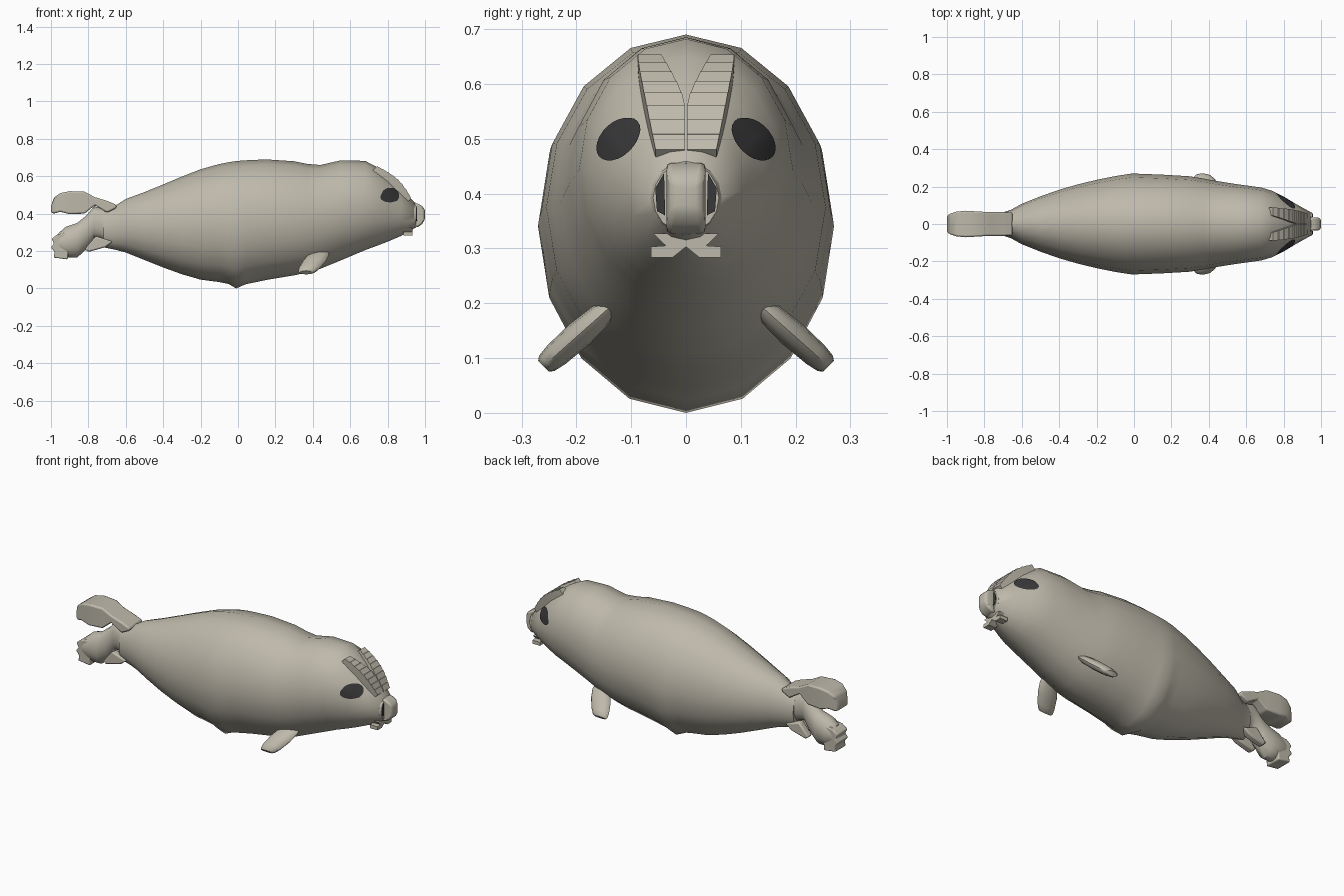
import bpy, bmesh, math
from mathutils import Vector
from mathutils.bvhtree import BVHTree

old = bpy.data.objects.get("Cube")
if old:
    bpy.data.objects.remove(old, do_unlink=True)


def material(name, color):
    mat = bpy.data.materials.new(name)
    mat.use_nodes = True
    mat.diffuse_color = color
    mat.node_tree.nodes["Principled BSDF"].inputs["Base Color"].default_value = color
    return mat


FUR = material("grey beige fur", (0.515, 0.485, 0.405, 1))
DARK = material("charcoal", (0.04, 0.04, 0.042, 1))


def finish(name, bm, mat, bevel=0, angle=40):
    bmesh.ops.recalc_face_normals(bm, faces=bm.faces)
    mesh = bpy.data.meshes.new(name)
    bm.to_mesh(mesh)
    bm.free()
    mesh.materials.append(mat)
    obj = bpy.data.objects.new(name, mesh)
    bpy.context.collection.objects.link(obj)
    if bevel:
        mod = obj.modifiers.new("soft edges", "BEVEL")
        mod.width, mod.segments = bevel, 2
    bpy.ops.object.select_all(action="DESELECT")
    obj.select_set(True)
    bpy.context.view_layer.objects.active = obj
    bpy.ops.object.shade_smooth_by_angle(angle=math.radians(angle))
    return obj


def loft(name, rings, mat=FUR, bevel=0, angle=40):
    """Skin a list of equal-length closed rings and cap both ends."""
    bm = bmesh.new()
    rows = [[bm.verts.new(p) for p in ring] for ring in rings]
    n = len(rows[0])
    for a, b in zip(rows, rows[1:]):
        for i in range(n):
            j = (i + 1) % n
            bm.faces.new((a[i], a[j], b[j], b[i]))
    bm.faces.new(rows[0])
    bm.faces.new(rows[-1])
    return finish(name, bm, mat, bevel, angle)


def ring(center, u, v, n=16):
    c, u, v = Vector(center), Vector(u), Vector(v)
    angles = [math.tau * i / n for i in range(n)]
    return [c + u * math.sin(t) + v * math.cos(t) for t in angles]


def upright(x, low, high, half):
    return ring((x, 0, (low + high) / 2), (0, half, 0), (0, 0, (high - low) / 2))


def box_section(x, low, high, half):
    return [(x, -half, low), (x, half, low), (x, half, high), (x, -half, high)]


# Body: x, underside, back, half width
body_stations = [
    (-.72, .22, .42, .055), (-.66, .208, .44, .075), (-.6, .192, .478, .108),
    (-.5, .152, .515, .148), (-.4, .112, .556, .183), (-.3, .076, .598, .212),
    (-.2, .047, .637, .236), (-.1, .034, .665, .256), (-.05, .024, .675, .264),
    (-.01, 0, .681, .27), (.04, .022, .685, .268), (.15, .045, .69, .264),
    (.3, .07, .68, .255), (.37, .085, .666, .243), (.44, .105, .66, .23),
    (.55, .15, .685, .213), (.68, .205, .682, .195), (.74, .227, .65, .177),
    (.8, .25, .605, .147), (.87, .28, .535, .105), (.95, .325, .455, .06)]
body = loft("body", [upright(*s) for s in body_stations], angle=60)
skin = bmesh.new()
skin.from_mesh(body.data)
tree = BVHTree.FromBMesh(skin)

# Tail root turning down into the lower hind flipper
loft("tail", [upright(*s) for s in (
    (-.68, .24, .42, .055), (-.74, .27, .43, .045), (-.77, .27, .44, .042),
    (-.81, .21, .39, .048), (-.86, .165, .35, .06), (-.92, .165, .33, .06),
    (-.96, .19, .295, .05))])

# Upper hind flipper: an arched slab with a rounded tip
loft("upper_hind_flipper", [box_section(*s) for s in (
    (-.65, .43, .447, .062), (-.7, .405, .468, .063), (-.765, .445, .488, .063),
    (-.82, .4, .517, .066), (-.9, .397, .52, .071), (-.95, .41, .51, .066),
    (-.985, .4, .485, .054), (-1, .405, .44, .042))], bevel=.012)


def prism(name, outline, place, a, b, mat=FUR, bevel=0):
    return loft(name, [[place(p, d) for p in outline] for d in (a, b)], mat, bevel, 30)


def along_y(p, d):
    return (p[0], d, p[1])


def along_x(p, d):
    return (d, p[0], p[1])


# Jagged toes at the end of the lower hind flipper
toes = [(-.9, .3), (-.965, .29), (-.997, .265), (-.983, .24), (-1, .22),
        (-.98, .195), (-.985, .165), (-.91, .155)]
prism("lower_hind_toes", toes, along_y, -.048, .048, bevel=.006)

# Mouth: bow-shaped lip
lip = [(-.064, .303), (-.037, .305), (-.06, .327), (.06, .327), (.037, .305),
       (.064, .303), (.064, .283), (.025, .283), (0, .303), (-.025, .283), (-.064, .283)]
prism("mouth", lip, along_x, .885, .933)

# Muzzle rim and rounded nose
loft("muzzle", [ring((x, 0, .392), (0, r, 0), (0, 0, r * 1.06))
                for x, r in ((.93, .06), (.942, .065), (.953, .06))])
loft("nose", [box_section(*s) for s in (
    (.94, .325, .458, .036), (.965, .33, .452, .036), (.985, .345, .44, .034),
    (1, .37, .42, .026))], bevel=.009, angle=50)


def brow(name, side):
    """Shallow stepped ridge following the forehead slope."""
    rings, steps = [], 8
    for i in range(steps):
        for edge, lift in ((0, .02), (.92, .017)):
            t = (i + edge) / steps
            z = .65 - .175 * t
            x = .74 + .185 * t
            inner = max(.002, .045 - .075 * t)
            outer = .088 - .033 * t ** 1.5
            rise = lift * (math.sin(math.pi * t) * .9 + .2)
            rings.append([(x + d, side * y, z + d) for y, d in (
                (inner, rise), (outer, rise), (outer, -.018), (inner, -.012))])
    return loft(name, rings, angle=25)


def eye(name, side):
    """Thin oval plate laid on the head."""
    bm = bmesh.new()
    long_axis, short_axis = Vector((0, .038, -.024)), Vector((0, .01, .03))
    rows = []
    for r in (.02, .35, .7, 1):
        row = []
        for p in ring((2, .12, .498), long_axis * r, short_axis * r, 24):
            p.y *= side
            hit, normal, _, _ = tree.ray_cast(p, Vector((-1, 0, 0)))
            row.append(bm.verts.new(hit + normal * .005))
        rows.append(row)
    for a, b in zip(rows, rows[1:]):
        for i in range(len(a)):
            j = (i + 1) % len(a)
            bm.faces.new((a[i], a[j], b[j], b[i]))
    bm.faces.new(rows[0])
    return finish(name, bm, DARK)


def front_flipper(name, side):
    rings = []
    for t, wide, thick in ((0, .045, .014), (.12, .056, .022), (.45, .062, .026),
                           (.8, .055, .024), (.95, .046, .02), (1, .036, .014)):
        center = (.44 - .075 * t, side * (.14 + .12 * t), .192 - .107 * t)
        rings.append(ring(center, (wide, 0, 0),
                          (0, side * thick * .7, thick * .7), 12))
    return loft(name, rings)


# Paired parts
flap = [(-.67, .25), (-.76, .28), (-.82, .21), (-.8, .195), (-.71, .22)]
for label, side in (("left", 1), ("right", -1)):
    brow(label + "_brow", side)
    eye(label + "_eye", side)
    front_flipper(label + "_front_flipper", side)
    prism(label + "_tail_flap", flap, along_y, side * .02, side * .06, bevel=.008)
    nostril = [(side * .038, .36), (side * .053, .368), (side * .056, .41), (side * .04, .437)]
    prism(label + "_nostril", nostril, along_x, .949, .956, DARK)

skin.free()
